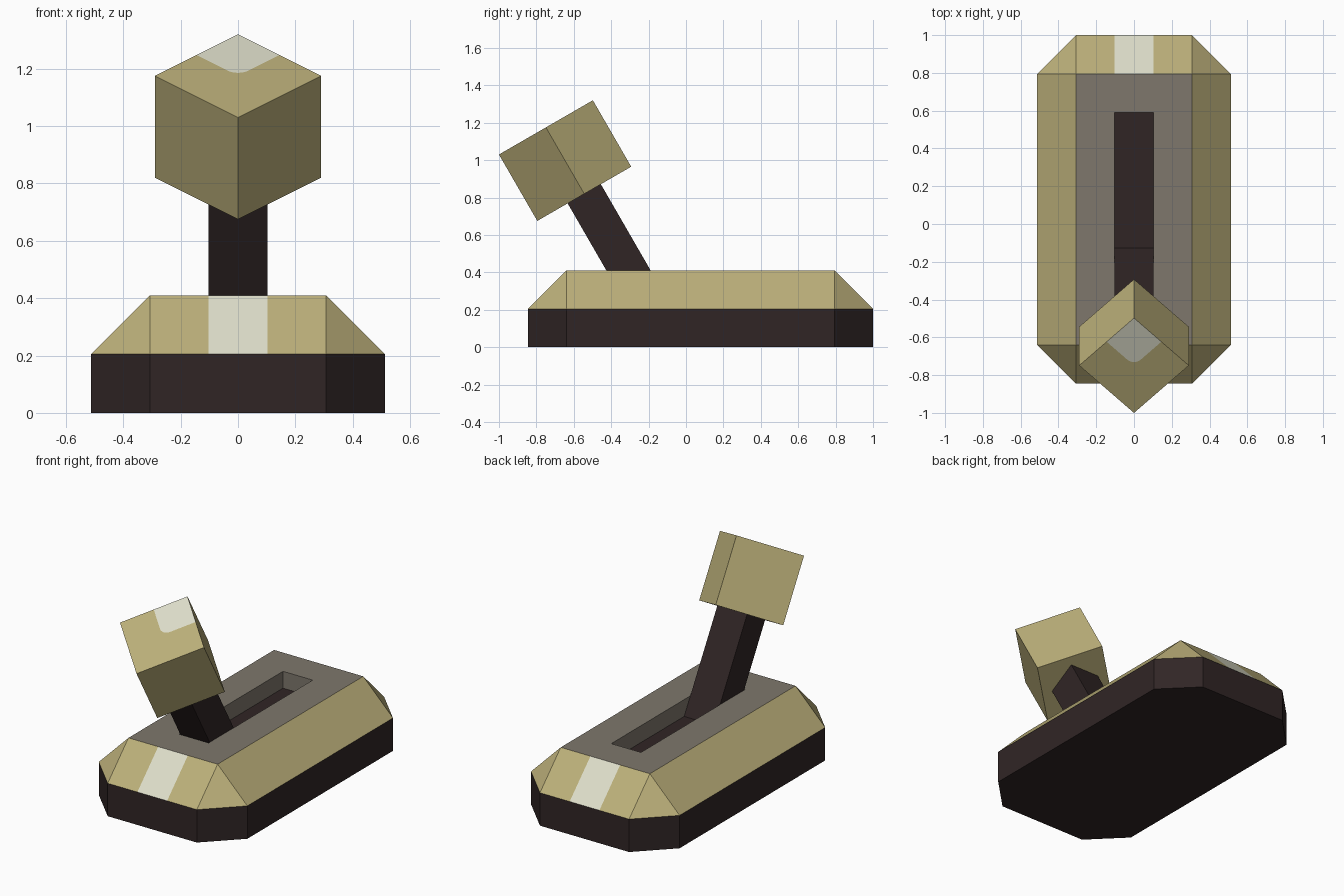
import bpy, bmesh, math
from mathutils import Matrix, Vector

if "Cube" in bpy.data.objects:
    bpy.data.objects.remove(bpy.data.objects["Cube"])


def material(name, rgb):
    m = bpy.data.materials.new(name)
    lin = [((c / 255 + 0.055) / 1.055) ** 2.4 for c in rgb]
    m.diffuse_color = (*lin, 1)
    m.use_nodes = True
    m.node_tree.nodes["Principled BSDF"].inputs["Base Color"].default_value = m.diffuse_color
    return m


TAN = material("tan", (188, 176, 122))
PALE = material("pale_highlight", (222, 222, 202))
GREY = material("warm_grey", (126, 119, 108))
DARK = material("dark_brown", (48, 37, 37))


def finish(bm, name, mats, matrix=Matrix()):
    bmesh.ops.recalc_face_normals(bm, faces=bm.faces)
    mesh = bpy.data.meshes.new(name)
    bm.to_mesh(mesh)
    bm.free()
    for m in mats:
        mesh.materials.append(m)
    ob = bpy.data.objects.new(name, mesh)
    ob.matrix_world = matrix
    bpy.context.collection.objects.link(ob)
    return ob


# Base: clamped rings go from the octagonal plinth up the slope and down into the slot
CY = 0.0775                                  # middle of the base along y
S = 0.1025                                   # half width of slot and stripe
quarter = [(0.5125, 0.7175), (0.3075, 0.9225), (S, 0.9225)]
outline = quarter + [(-x, y) for x, y in reversed(quarter)]
outline += [(-x, -y) for x, y in outline]


def clamp(v, lim):
    return max(-lim, min(lim, v))


bm = bmesh.new()
verts = {}


def ring(z, lx, ly):
    out = []
    for x, y in outline:
        co = (round(clamp(x, lx), 4), round(clamp(y, ly) + CY, 4), z)
        if co not in verts:
            verts[co] = bm.verts.new(co)
        out.append(verts[co])
    return out


rings = [ring(0, 1, 1), ring(0.205, 1, 1), ring(0.41, 0.3075, 0.7175),
         ring(0.41, S, 0.5125), ring(0.305, S, 0.5125)]
for band, mat in enumerate((3, 0, 2, 2)):    # plinth, slope, top, slot walls
    a, b = rings[band], rings[band + 1]
    for i in range(len(a)):
        j = (i + 1) % len(a)
        loop = list(dict.fromkeys((a[i], a[j], b[j], b[i])))
        if len(loop) < 3:
            continue
        f = bm.faces.new(loop)
        f.material_index = mat
        # pale stripe in the middle of both end slopes
        if band == 1 and all(abs(v.co.x) < S + 0.001 for v in loop):
            f.material_index = 1
for r in (rings[0], rings[-1]):              # underside and slot floor
    bm.faces.new(list(dict.fromkeys(r))).material_index = 3
finish(bm, "base", [TAN, PALE, GREY, DARK])

# Lever and knob share a frame tilted 30 degrees to the front
tilt = Matrix.Translation((0, -0.6465, 0.9975)) @ Matrix.Rotation(math.radians(30), 4, 'X')

bm = bmesh.new()
bmesh.ops.create_cube(bm, size=1, matrix=Matrix.Translation((0, 0, -0.5))
                      @ Matrix.Diagonal((0.205, 0.205, 0.75, 1)))
finish(bm, "lever", [DARK], tilt)

# Knob: cube turned 45 degrees, top face cut for a round-cornered highlight
H, R = 0.205, 0.05
bm = bmesh.new()


def V(x, y, z=H):
    return bm.verts.new((x, y, z))


low = [V(x, y, -H) for x, y in ((H, H), (-H, H), (-H, -H), (H, -H))]
back, left, front, right = [V(v.co.x, v.co.y) for v in low]
mid_l, mid_r = V(0, H), V(H, 0)
arc = [V(R - R * math.cos(t), R - R * math.sin(t))
       for t in (i * math.pi / 12 for i in range(7))]
bm.faces.new(low)
bm.faces.new((back, mid_l, left, low[1], low[0]))
bm.faces.new((left, front, low[2], low[1]))
bm.faces.new((front, right, low[3], low[2]))
bm.faces.new((right, mid_r, back, low[0], low[3]))
# plain part of the top in two halves, then the highlight
corner = arc[3]
bm.faces.new([mid_l, left, front, corner] + arc[2::-1])
bm.faces.new([front, right, mid_r] + arc[:2:-1])
bm.faces.new([back, mid_l] + arc + [mid_r]).material_index = 1
finish(bm, "knob", [TAN, PALE], tilt @ Matrix.Rotation(math.radians(45), 4, 'Z'))
